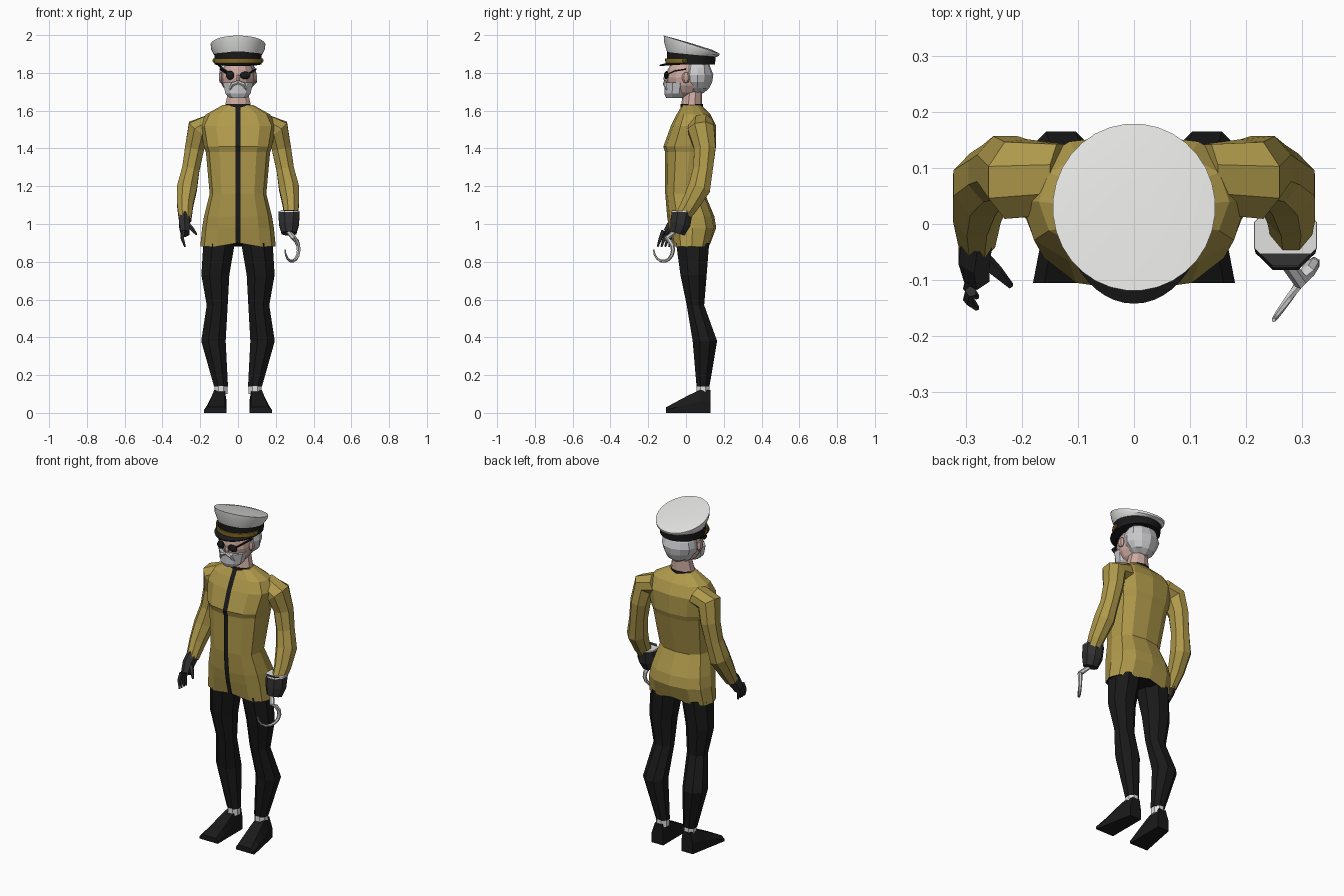
import bpy, bmesh, math, random
from mathutils import Vector

cube = bpy.data.objects.get("Cube")
if cube:
    bpy.data.objects.remove(cube, do_unlink=True)


def material(name, red, green, blue):
    mat = bpy.data.materials.new(name)
    mat.use_nodes = True
    colour = (red, green, blue, 1)
    mat.diffuse_color = colour
    mat.node_tree.nodes["Principled BSDF"].inputs["Base Color"].default_value = colour
    return mat


MUSTARD = material("mustard cloth", .43, .32, .07)
BLACK = material("black cloth", .01, .01, .01)
GLOVE = material("dark leather", .03, .03, .03)
SKIN = material("skin", .6, .4, .35)
HAIR = material("grey hair", .6, .6, .62)
WHITE = material("white cloth", .75, .75, .74)
GOLD = material("gold braid", .25, .16, .02)
STEEL = material("steel", .6, .6, .6)


def add_object(name, bm, mat):
    bmesh.ops.recalc_face_normals(bm, faces=bm.faces)
    mesh = bpy.data.meshes.new(name)
    bm.to_mesh(mesh)
    bm.free()
    mesh.materials.append(mat)
    ob = bpy.data.objects.new(name, mesh)
    bpy.context.collection.objects.link(ob)
    return ob


def loft(name, rings, mat, solid=True):
    """Skin a list of point rings; an open sheet if not solid."""
    bm = bmesh.new()
    rows = [[bm.verts.new(point) for point in ring] for ring in rings]
    count = len(rows[0])
    for low, high in zip(rows, rows[1:]):
        for i in range(count if solid else count - 1):
            j = (i + 1) % count
            bm.faces.new((low[i], low[j], high[j], high[i]))
    if solid:
        bm.faces.new(rows[0])
        bm.faces.new(rows[-1])
    return add_object(name, bm, mat)


def oval(x, y, z, rx, ry, sides=8, tilt=0, phase=.5, power=1):
    """Horizontal ring; tilt is the change of z per unit of y."""
    ring = []
    for i in range(sides):
        angle = math.tau * (i + phase) / sides
        c, s = math.cos(angle), math.sin(angle)
        dx = math.copysign(abs(c) ** power, c) * rx
        dy = math.copysign(abs(s) ** power, s) * ry
        ring.append((x + dx, y + dy, z + tilt * dy))
    return ring


def stack(name, rows, mat, sides=8, side=1):
    """Solid through horizontal rings given as x, y, z, rx, ry."""
    return loft(name, [oval(side * x, *rest, sides) for x, *rest in rows], mat)


def tube(name, path, mat, sides=6, side=1, depth=1):
    """Tube along points x, y, z, radius, with rings square to the path."""
    points = [Vector((side * x, y, z)) for x, y, z, radius in path]
    rings = []
    for i, point in enumerate(points):
        ahead = points[min(i + 1, len(points) - 1)]
        along = (ahead - points[max(i - 1, 0)]).normalized()
        across = Vector((1, 0, 0))
        across = (across - along * across.dot(along)).normalized()
        out = along.cross(across) * depth
        angles = [math.tau * (k + .5) / sides for k in range(sides)]
        rings.append([point + (across * math.cos(a) + out * math.sin(a)) * path[i][-1]
                      for a in angles])
    return loft(name, rings, mat)


def ball(name, centre, size, mat, sides=10, jitter=0):
    """Faceted ellipsoid, optionally roughened."""
    bm = bmesh.new()
    bmesh.ops.create_uvsphere(bm, u_segments=sides, v_segments=sides // 2 + 2, radius=1)
    for v in bm.verts:
        grow = 1 + random.uniform(-jitter, jitter)
        v.co = Vector([c + s * p * grow for c, s, p in zip(centre, size, v.co)])
    return add_object(name, bm, mat)


random.seed(4)

# Jacket body: height, half-width, front y, back y
body = [(.88, .2, -.07, .13), (.98, .19, -.09, .16), (1.04, .18, -.1, .15),
        (1.16, .15, -.11, .1), (1.38, .17, -.11, .15), (1.41, .18, -.12, .16),
        (1.52, .2, -.08, .16), (1.58, .17, -.05, .13), (1.63, .08, -.02, .08)]
jacket = loft("jacket", [oval(0, (front + back) / 2, z, width, (back - front) / 2,
                              sides=12, phase=0, power=.8)
                         for z, width, front, back in body], MUSTARD)
jacket.data.materials.append(BLACK)
for v in jacket.data.vertices:
    if v.co.z < .9 and abs(v.co.x) < .01:
        v.co.z = .9
for p in jacket.data.polygons:
    if len(p.vertices) > 4 and p.center.z < 1:
        p.material_index = 1

# Front fastening strip and collar
strip = [[(-.014, front + dy, z), (.014, front + dy, z)]
         for z, width, front, back in body for dy in [-.004]]
strip[0] = [(x, y, .9) for x, y, z in strip[0]]
loft("jacket_zip", strip, BLACK, solid=False)
stack("collar", [(0, .03, 1.59, .07, .06), (0, .03, 1.635, .07, .06)], BLACK, sides=10)

sleeve = [(.13, .08, 1.53, .06), (.21, .08, 1.5, .067), (.23, .1, 1.4, .055),
          (.25, .09, 1.29, .05), (.27, .07, 1.19, .057), (.28, .02, 1.1, .046),
          (.28, -.03, 1.02, .035)]
trouser = [(.1, .035, .9, .09, .095), (.12, .04, .73, .08, .075), (.11, .05, .57, .06, .05),
           (.13, .1, .38, .07, .07), (.09, .09, .14, .04, .037)]

for side, s in (("left", 1), ("right", -1)):
    tube(side + "_sleeve", sleeve, MUSTARD, sides=8, side=s, depth=1.12)
    stack(side + "_trouser_leg", trouser, BLACK, side=s)
    stack(side + "_sock", [(.09, .09, z, .036, .038) for z in (.1, .143)], WHITE, side=s)

    # Shoe: slices from toe to heel, rising to the ankle
    slices = []
    for i in range(5):
        t = i / 4
        y, height = -.105 + .235 * t, .03 + .09 * min(1, 1.4 * t)
        inner, outer = .06, .18 - .045 * t
        outline = [(inner, 0), (outer, 0), (outer, height / 2),
                   (outer - .02, height), (inner + .01, height), (inner, height / 2)]
        slices.append([(s * x, y, z) for x, z in outline])
    loft(side + "_shoe", slices, BLACK)

    # Head details found on both sides
    ball(side + "_ear", (s * .09, 0, 1.775), (.014, .022, .03), SKIN, sides=6)
    tube(side + "_moustache", [(0, -.11, 1.75, .01), (.03, -.11, 1.74, .012),
                               (.045, -.1, 1.71, .005)], HAIR, side=s)
    tube(side + "_glasses_arm", [(.05, -.1, 1.79, .005), (.08, -.06, 1.81, .005),
                                 (.095, 0, 1.82, .005)], BLACK, sides=4, side=s)
    ball(side + "_cap_button", (s * .125, -.01, 1.865), (.01, .01, .01), GOLD, sides=8)

# Gloved right hand
tube("right_palm", [(-.28, -.02, 1.04, .032), (-.285, -.055, 1, .032),
                    (-.28, -.09, .95, .026)], GLOVE, depth=1.3)
for i in range(4):
    y = -.06 - .02 * i
    tube("right_finger_" + str(i + 1), [(-.29, y, .965, .011), (-.295, y - .015, .925, .01),
                                        (-.28, y - .03, .88, .005)], GLOVE, sides=5)
tube("right_thumb", [(-.27, -.06, 1, .014), (-.245, -.085, .975, .012),
                     (-.22, -.11, .945, .006)], GLOVE, sides=5)

# Left cuff with a pale rim
tube("left_cuff", [(.27, -.02, 1.065, .06), (.27, -.03, 1, .058), (.27, -.045, .95, .042)],
     GLOVE, sides=8)
tube("left_cuff_rim", [(.27, -.02, 1.07, .06), (.27, -.02, 1.063, .061)], WHITE, sides=8)

# Hook: short shank, then a tapering arc in a slanted upright plane
hook = [(.265, -.06, .96, .012)]
for i in range(11):
    angle = math.radians(70 - 25 * i)
    reach = .06 * math.cos(angle)
    hook.append((.285 + .6 * reach, -.12 + .85 * reach, .865 + .063 * math.sin(angle),
                 .014 - .001 * i))
tube("hook", hook, STEEL)

# Head, beard and hair
stack("neck", [(0, .03, 1.58, .08, .06), (0, .03, 1.635, .07, .055),
               (0, .035, 1.7, .055, .05)], SKIN, sides=10)
ball("head", (0, -.005, 1.775), (.088, .1, .11), SKIN, sides=12)
ball("nose", (0, -.105, 1.77), (.014, .014, .022), SKIN, sides=6)
stack("beard", [(0, -.06, 1.667, .045, .045), (0, -.055, 1.69, .07, .06),
                (0, -.05, 1.75, .084, .065)], HAIR, sides=10)
ball("hair", (0, .06, 1.79), (.104, .08, .1), HAIR, sides=12, jitter=.06)

# Dark glasses and slanting strap
ball("left_lens", (.038, -.105, 1.787), (.03, .012, .02), BLACK)
ball("right_lens", (-.042, -.102, 1.787), (.023, .012, .024), BLACK)
tube("glasses_bridge", [(-.03, -.11, 1.79, .004), (.02, -.11, 1.79, .004)], BLACK, sides=4)
tube("brow_strap", [(-.05, -.1, 1.8, .005), (-.085, -.065, 1.825, .005),
                    (-.105, -.03, 1.845, .005)], BLACK, sides=4)

# Cap: band and a crown flaring to a tilted, gently domed top
loft("cap_band", [oval(0, .028, 1.845, .122, .126, sides=32),
                  oval(0, .028, 1.9, .125, .13, sides=32, tilt=-.1)], BLACK)
crown = loft("cap_crown", [oval(0, .03, z, .145 * size, .149 * size, sides=32, tilt=tilt)
                           for z, size, tilt in ((1.897, .88, -.1), (1.926, .98, -.24),
                                                 (1.95, 1, -.32), (1.955, .7, -.3),
                                                 (1.956, .2, -.3))], WHITE)
bpy.context.view_layer.objects.active = crown
crown.select_set(True)
bpy.ops.object.shade_smooth_by_angle(angle=math.radians(35))


def front_arc(rx, ry, z, drop=0):
    """Open arc around the front of the cap."""
    angles = [math.radians(8 * k) for k in range(-10, 11)]
    return [(rx * math.sin(a), .028 - ry * math.cos(a), z - drop * math.cos(a)) for a in angles]


# Visor and gold braid
visor = loft("cap_visor", [front_arc(.118, .12, 1.856), front_arc(.128, .17, 1.852, drop=.01)],
             BLACK, solid=False)
braid = loft("cap_braid", [front_arc(.126, .131, 1.853), front_arc(.128, .133, 1.877)],
             GOLD, solid=False)
for sheet in (visor, braid):
    sheet.modifiers.new("thickness", 'SOLIDIFY').thickness = .006
